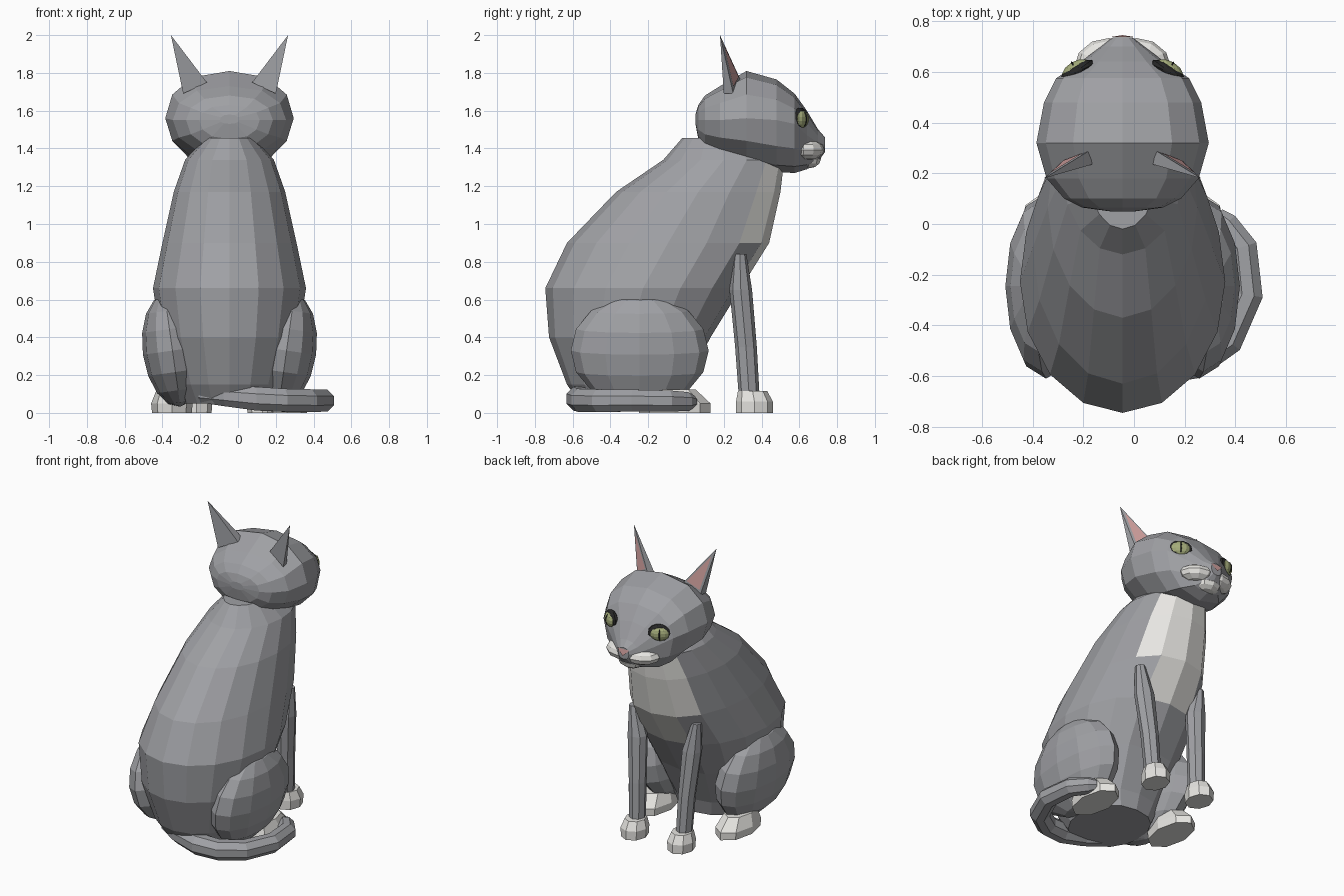
import bpy, bmesh
from math import sin, cos, pi, atan2
from mathutils import Vector, Matrix

if "Cube" in bpy.data.objects:
    bpy.data.objects.remove(bpy.data.objects["Cube"])

CX = -0.045  # body symmetry plane


def material(name, rgb):
    m = bpy.data.materials.new(name)
    m.diffuse_color = (*rgb, 1)
    m.use_nodes = True
    m.node_tree.nodes["Principled BSDF"].inputs["Base Color"].default_value = m.diffuse_color
    return m


GREY = material("grey fur", (0.35, 0.355, 0.375))
WHITE = material("white fur", (0.80, 0.79, 0.76))
PINK = material("pink skin", (0.65, 0.36, 0.35))
GREEN = material("eye green", (0.38, 0.42, 0.2))
BLACK = material("black", (0.02, 0.02, 0.02))


def add_object(name, bm, *mats):
    bmesh.ops.recalc_face_normals(bm, faces=bm.faces)
    mesh = bpy.data.meshes.new(name)
    bm.to_mesh(mesh)
    bm.free()
    for m in mats:
        mesh.materials.append(m)
    ob = bpy.data.objects.new(name, mesh)
    bpy.context.collection.objects.link(ob)
    return ob


def loft(name, rings, *mats):
    bm = bmesh.new()
    vs = [[bm.verts.new(p) for p in r] for r in rings]
    n = len(vs[0])
    for a, b in zip(vs, vs[1:]):
        for i in range(n):
            j = (i + 1) % n
            bm.faces.new((a[i], a[j], b[j], b[i]))
    bm.faces.new(vs[0])
    bm.faces.new(vs[-1])
    return add_object(name, bm, *mats)


def broad_sin(a, power):
    return abs(sin(a)) ** power * (1 if sin(a) > 0 else -1)


def flat_ring(z, back, front, hw, x=CX, n=12, blunt=1.0):
    """Horizontal oval from y=back to y=front; blunt < 1 broadens the front."""
    c, r = (back + front) / 2, (front - back) / 2
    angles = [2 * pi * i / n for i in range(n)]
    return [(x + hw * broad_sin(a, blunt if cos(a) > 0 else 1), c + r * cos(a), z) for a in angles]


def head_ring(y, low, mid, high, hw, n=12):
    """Upright rounded oval, widest at z=mid."""
    pts = []
    for i in range(n):
        a = 2 * pi * i / n
        r = high - mid if cos(a) > 0 else mid - low
        pts.append((CX + hw * broad_sin(a, 0.8), y, mid + r * cos(a)))
    return pts


def ball(name, loc, radii, mat, turn=0, tilt=0, u=10, v=7):
    bm = bmesh.new()
    bmesh.ops.create_uvsphere(bm, u_segments=u, v_segments=v, radius=1)
    m = (Matrix.Translation(loc) @ Matrix.Rotation(turn, 4, 'Z')
         @ Matrix.Rotation(tilt, 4, 'Y') @ Matrix.Diagonal((*radii, 1)))
    bm.transform(m)
    return add_object(name, bm, mat)


# Torso with white bib
torso = loft("torso", [flat_ring(*r, n=16, blunt=0.82) for r in (
    (0.05, -0.56, -0.03, 0.24), (0.15, -0.63, 0.0, 0.29), (0.40, -0.725, 0.13, 0.365),
    (0.66, -0.745, 0.29, 0.405), (0.90, -0.63, 0.44, 0.355), (1.17, -0.37, 0.50, 0.295),
    (1.34, -0.12, 0.52, 0.235), (1.455, -0.02, 0.38, 0.13))], GREY, WHITE)
for p in torso.data.polygons:
    z, dx = p.center.z, abs(p.center.x - CX)
    if p.normal.y > 0.2 and 0.7 < z < 1.36 and dx < (0.2 if z > 0.9 else 0.12):
        p.material_index = 1

# Head
loft("head", [head_ring(*r) for r in (
    (0.05, 1.53, 1.55, 1.58, 0.05), (0.065, 1.45, 1.55, 1.63, 0.16), (0.10, 1.40, 1.55, 1.68, 0.23),
    (0.18, 1.365, 1.55, 1.73, 0.30), (0.32, 1.32, 1.56, 1.81, 0.34),
    (0.48, 1.275, 1.55, 1.765, 0.31), (0.575, 1.27, 1.53, 1.69, 0.262),
    (0.64, 1.29, 1.47, 1.60, 0.165), (0.70, 1.33, 1.43, 1.50, 0.085),
    (0.735, 1.38, 1.42, 1.46, 0.04))], GREY)
ball("chin", (CX, 0.65, 1.345), (0.09, 0.065, 0.05), WHITE, 0, 0, 8, 6)

# Nose
bm = bmesh.new()
bm.faces.new([bm.verts.new((CX + x, y, z)) for x, y, z in
              ((-0.045, 0.738, 1.45), (0.045, 0.738, 1.45), (0, 0.745, 1.405))])
bmesh.ops.solidify(bm, geom=bm.faces[:], thickness=0.02)
add_object("nose", bm, PINK)

for s, side in ((-1, "left"), (1, "right")):
    def at(dx, y, z):
        return Vector((CX + s * dx, y, z))

    # Muzzle cheek
    ball(f"muzzle_{side}", at(0.083, 0.643, 1.393), (0.112, 0.085, 0.055), WHITE, -s * 0.45, 0, 10, 6)

    # Eye with dark rim and slit pupil
    turn = -s * atan2(0.5, 0.85)
    out = Vector((s * 0.5, 0.85, 0))
    eye = at(0.18, 0.602, 1.555)
    ball(f"eye_rim_{side}", eye, (0.078, 0.03, 0.06), BLACK, turn, s * 0.15)
    ball(f"eye_{side}", eye + out * 0.012, (0.060, 0.030, 0.046), GREEN, turn)
    ball(f"pupil_{side}", eye + out * 0.02, (0.012, 0.027, 0.042), BLACK, turn, 0, 6, 5)

    # Ear, with a pink panel on its front
    tip = at(0.31, 0.18, 2.0)
    base = [at(0.245, 0.20, 1.69), at(0.12, 0.235, 1.75),
            at(0.13, 0.29, 1.76), at(0.235, 0.25, 1.69)]
    bm = bmesh.new()
    vs = [bm.verts.new(p) for p in base]
    t = bm.verts.new(tip)
    bm.faces.new(vs)
    for i in range(4):
        bm.faces.new((vs[i], vs[(i + 1) % 4], t))
    add_object(f"ear_{side}", bm, GREY)
    tri = [base[2], base[3], tip]
    mid = (tri[0] + tri[1] + tri[2]) / 3
    bm = bmesh.new()
    bm.faces.new([bm.verts.new(mid + (p - mid) * 0.72 + Vector((0, 0.004, 0.002))) for p in tri])
    add_object(f"inner_ear_{side}", bm, PINK)

    # Front leg and paw
    def ring(z, back, front, hw, dx):
        return flat_ring(z, back, front, hw, CX + s * dx, 8)

    loft(f"front_leg_{side}", [ring(0.08, 0.28, 0.39, 0.05, 0.175), ring(0.35, 0.26, 0.375, 0.055, 0.185),
                               ring(0.65, 0.23, 0.35, 0.065, 0.205), ring(0.84, 0.25, 0.32, 0.03, 0.235)], GREY)
    loft(f"front_paw_{side}", [ring(0, 0.265, 0.46, 0.08, 0.175), ring(0.06, 0.265, 0.46, 0.085, 0.175),
                               ring(0.115, 0.275, 0.43, 0.065, 0.175)], WHITE)

    # Thigh and hind foot
    ball(f"thigh_{side}", at(0.302, -0.245, 0.33), (0.158, 0.365, 0.30), GREY, 0, s * 0.14, 12, 8)
    loft(f"hind_foot_{side}", [ring(0, -0.25, 0.13, 0.105, 0.305), ring(0.05, -0.25, 0.13, 0.11, 0.305),
                               ring(0.125, -0.22, 0.05, 0.08, 0.305)], WHITE)

# Tail curled round the right side
path = [Vector(p) for p in ((-0.19, -0.48, 0.10), (-0.06, -0.54, 0.09), (0.10, -0.57, 0.075),
                            (0.24, -0.55, 0.067), (0.37, -0.46, 0.065), (0.45, -0.28, 0.065),
                            (0.43, -0.09, 0.063), (0.36, 0.0, 0.06), (0.325, 0.035, 0.06))]
radii = [0.05, 0.06, 0.068, 0.066, 0.065, 0.063, 0.06, 0.054, 0.035]
rings = []
for i, (p, r) in enumerate(zip(path, radii)):
    d = path[min(i + 1, 8)] - path[max(i - 1, 0)]
    across = Vector((d.y, -d.x, 0)).normalized()
    rings.append([p + r * (across * cos(pi * (k + .5) / 4) + Vector((0, 0, sin(pi * (k + .5) / 4))))
                  for k in range(8)])
loft("tail", rings, GREY)
